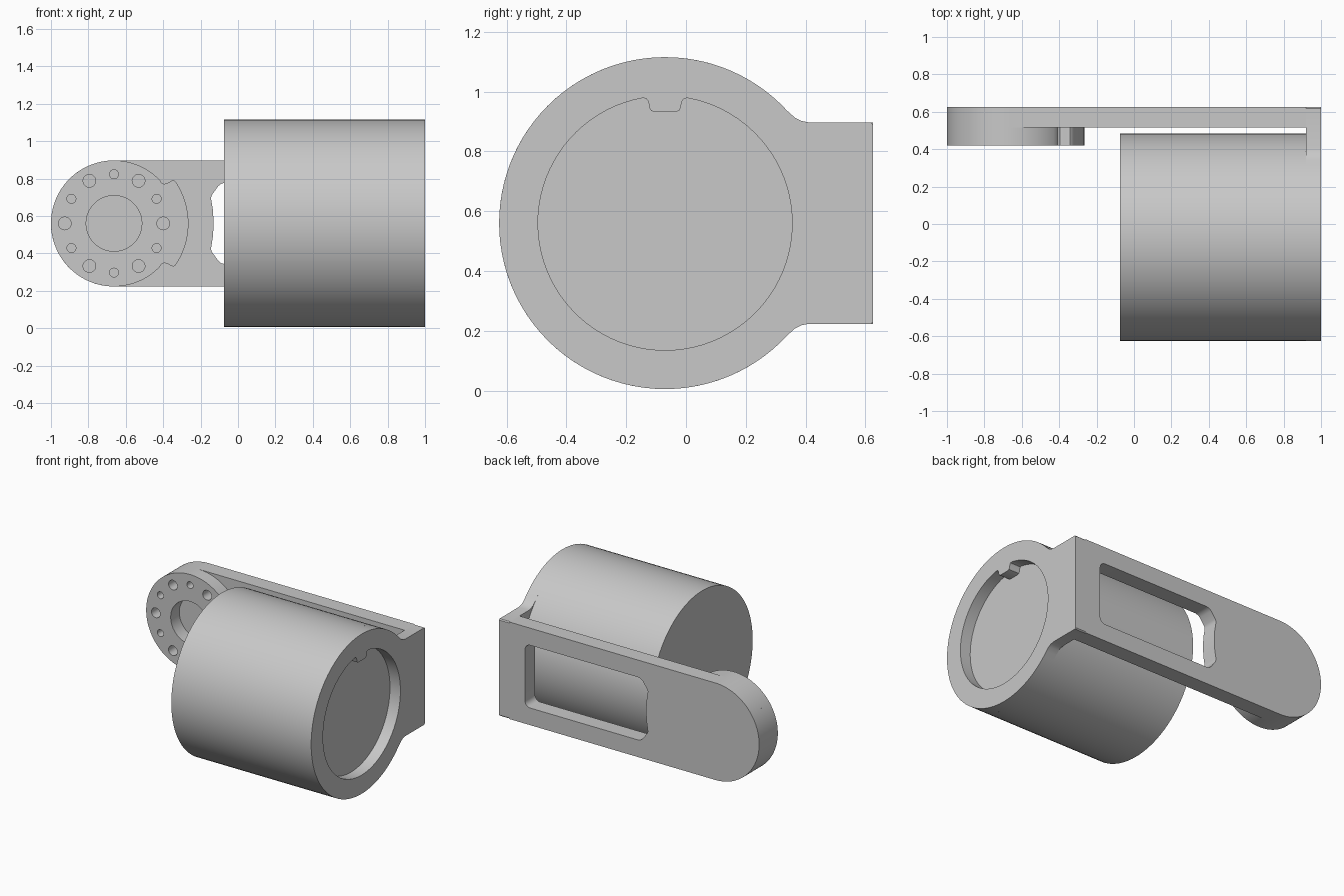
import bpy, bmesh
from math import cos, sin, radians

cube = bpy.data.objects.get("Cube")
if cube:
    bpy.data.objects.remove(cube, do_unlink=True)

gray = bpy.data.materials.new("plain gray")
gray.use_nodes = True
gray.diffuse_color = (0.58, 0.58, 0.58, 1)
gray.node_tree.nodes["Principled BSDF"].inputs["Base Color"].default_value = gray.diffuse_color

MID = 0.56      # height of every axis
DRUM_Y = -0.07  # drum axis
DRUM_R = 0.555
PIVOT_X = -0.663
ARM_R = 0.337


def arc(cx, cz, r, start, end, steps):
    return [(cx + r * cos(radians(start + (end - start) * i / steps)),
             cz + r * sin(radians(start + (end - start) * i / steps))) for i in range(steps + 1)]


def circle(cx, cz, r, n):
    return arc(cx, cz, r, 0, 360, n)[:-1]


def mirrored(half):
    """Close an outline by mirroring its upper half about the mid height."""
    return half + [(a, 2 * MID - b) for a, b in reversed(half) if abs(b - MID) > 1e-5]


def prism(name, axis, lo, hi, outline, holes=()):
    """Fill an outline with holes and extrude it along x or y."""
    def place(a, b):
        return (lo, a, b) if axis == "x" else (a, lo, b)
    bm = bmesh.new()
    for loop in [outline, *holes]:
        vs = [bm.verts.new(place(*p)) for p in loop]
        for i, v in enumerate(vs):
            bm.edges.new((vs[i - 1], v))
    bmesh.ops.triangle_fill(bm, use_beauty=True, edges=bm.edges[:])
    new = bmesh.ops.extrude_face_region(bm, geom=bm.faces[:], use_keep_orig=True)["geom"]
    shift = (hi - lo, 0, 0) if axis == "x" else (0, hi - lo, 0)
    bmesh.ops.translate(bm, vec=shift, verts=[g for g in new if isinstance(g, bmesh.types.BMVert)])
    bmesh.ops.recalc_face_normals(bm, faces=bm.faces[:])
    mesh = bpy.data.meshes.new(name)
    bm.to_mesh(mesh)
    bm.free()
    mesh.materials.append(gray)
    obj = bpy.data.objects.new(name, mesh)
    bpy.context.collection.objects.link(obj)
    bpy.ops.object.select_all(action="DESELECT")
    obj.select_set(True)
    bpy.context.view_layer.objects.active = obj
    bpy.ops.object.shade_smooth_by_angle(angle=radians(30))
    return obj


# Solid drum
prism("drum", "x", -0.075, 0.92, circle(DRUM_Y, MID, DRUM_R, 96))

# End plate: ring with a side tab and a keyed opening
plate = mirrored([(0.625, 0.89), (0.618, 0.897), (0.41, 0.897), (0.385, 0.902), (0.365, 0.912)]
                 + arc(DRUM_Y, MID, DRUM_R, 42.5, 180, 40))
key = [(-0.045, 0.983), (-0.053, 0.975), (-0.057, 0.945), (-0.068, 0.935)]
opening = (arc(DRUM_Y, MID, 0.425, 99, 441, 80)
           + [(DRUM_Y - a - 0.0, b) for a, b in key]
           + [(DRUM_Y + a, b) for a, b in reversed(key)])
# The key is narrow at its tip and flares toward the rim
opening = arc(DRUM_Y, MID, 0.425, 100, 440, 80)
side = [(0.063, 0.976), (0.056, 0.967), (0.052, 0.945), (0.047, 0.936), (0.037, 0.932)]
opening += [(DRUM_Y + a, b) for a, b in side] + [(DRUM_Y - a, b) for a, b in reversed(side)]
prism("end_plate", "x", 0.92, 1.0, plate, [opening])

# Arm with a rounded end and a long window
arm = mirrored([(0.92, MID + ARM_R)] + arc(PIVOT_X, MID, ARM_R, 90, 180, 32))
window = mirrored([(0.8, 0.735)] + arc(0.76, 0.738, 0.04, 10, 90, 5)
                  + [(-0.07, 0.778), (-0.09, 0.772), (-0.105, 0.76), (-0.138, 0.715),
                     (-0.144, 0.7), (-0.143, 0.685), (-0.134, 0.63), (-0.13, MID)])
prism("arm", "y", 0.515, 0.625, arm, [window])

# Pivot disc with a wider lobe, a bore and a ring of alternating holes
lobe = arc(PIVOT_X, MID, 0.398, 0, 34, 14)
neck = [(0.32, 0.23), (0.306, 0.228), (0.286, 0.215), (0.268, 0.211), (0.253, 0.218)]
disc = mirrored(lobe + [(PIVOT_X + a, MID + b) for a, b in neck]
                + arc(PIVOT_X, MID, ARM_R, 43, 180, 44))
holes = [circle(PIVOT_X, MID, 0.149, 48)]
for i in range(12):
    a = radians(30 * i)
    holes.append(circle(PIVOT_X + 0.263 * cos(a), MID + 0.263 * sin(a), 0.024 if i % 2 else 0.034, 20))
prism("pivot_disc", "y", 0.42, 0.515, disc, holes)
